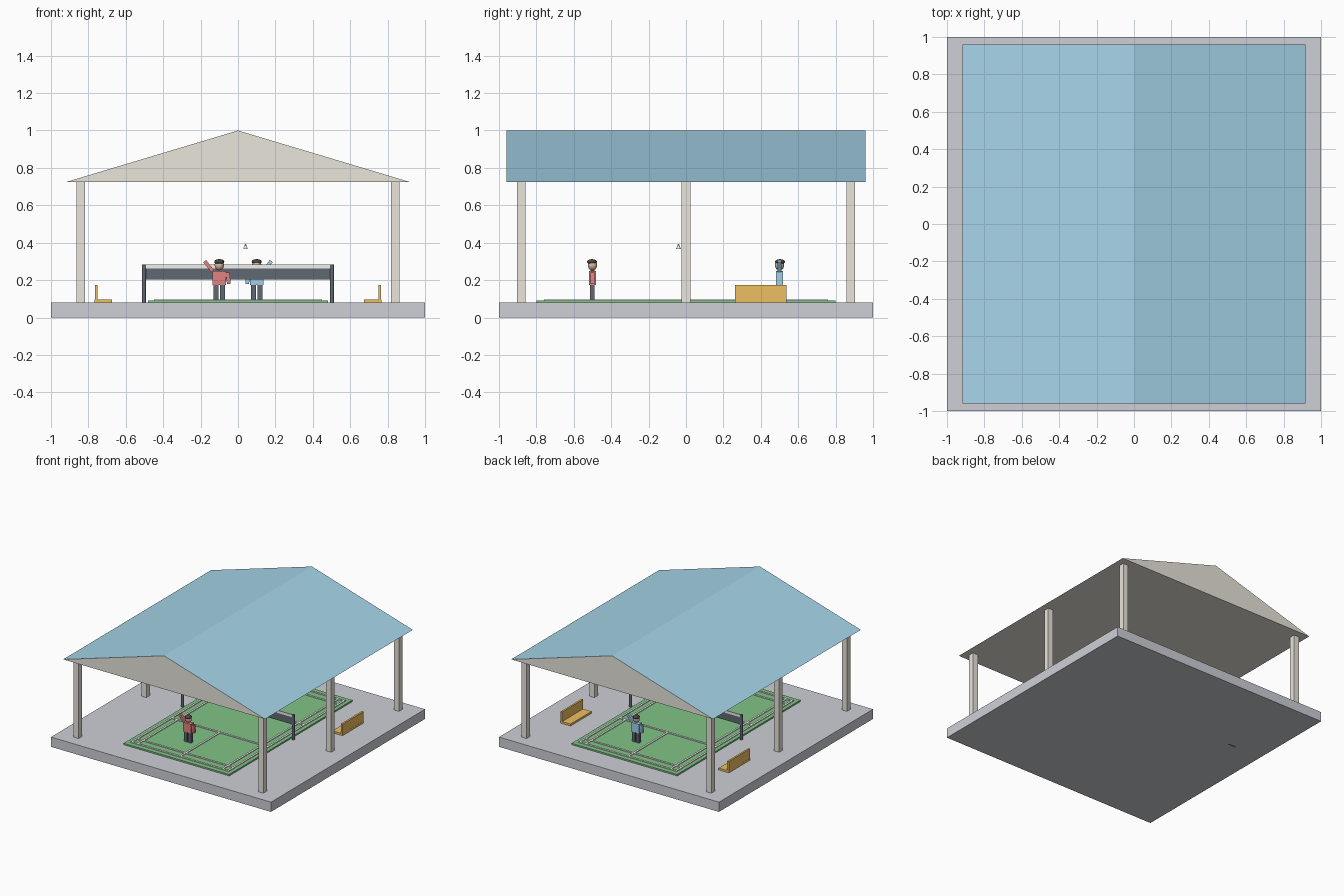
import bpy, bmesh, math

if "Cube" in bpy.data.objects:
    bpy.data.objects.remove(bpy.data.objects["Cube"])


def material(name, r, g, b):
    m = bpy.data.materials.new(name)
    m.diffuse_color = (r, g, b, 1)
    m.use_nodes = True
    m.node_tree.nodes["Principled BSDF"].inputs["Base Color"].default_value = m.diffuse_color
    return m


CONCRETE = material("concrete", 0.62, 0.63, 0.68)
CREAM = material("cream", 0.82, 0.79, 0.72)
BLUE = material("roof_blue", 0.38, 0.66, 0.81)
GREEN = material("court_green", 0.22, 0.55, 0.24)
WHITE = material("line_white", 0.88, 0.88, 0.84)
DARK = material("dark", 0.12, 0.14, 0.17)
ORANGE = material("bench_orange", 0.85, 0.52, 0.12)
RED = material("red_shirt", 0.76, 0.22, 0.22)
SKY = material("blue_shirt", 0.36, 0.63, 0.82)
SKIN = material("skin", 0.70, 0.50, 0.36)
HAIR = material("hair", 0.07, 0.06, 0.06)


def finish(name, bm, mats):
    bmesh.ops.recalc_face_normals(bm, faces=bm.faces)
    me = bpy.data.meshes.new(name)
    bm.to_mesh(me)
    bm.free()
    for m in mats:
        me.materials.append(m)
    ob = bpy.data.objects.new(name, me)
    bpy.context.collection.objects.link(ob)
    return ob


def box(name, centre, size, mat, tilt=0):
    bm = bmesh.new()
    bmesh.ops.create_cube(bm, size=1)
    bmesh.ops.scale(bm, vec=size, verts=bm.verts)
    ob = finish(name, bm, [mat])
    ob.location = centre
    ob.rotation_euler.y = tilt
    return ob


def cone(name, centre, r1, r2, height, mat, sides=12):
    bm = bmesh.new()
    bmesh.ops.create_cone(bm, cap_ends=True, segments=sides, radius1=r1, radius2=r2, depth=height)
    ob = finish(name, bm, [mat])
    ob.location = centre
    return ob


def ball(name, centre, size, mat):
    bm = bmesh.new()
    bmesh.ops.create_uvsphere(bm, u_segments=16, v_segments=10, radius=1)
    bmesh.ops.scale(bm, vec=size, verts=bm.verts)
    for f in bm.faces:
        f.smooth = True
    ob = finish(name, bm, [mat])
    ob.location = centre
    return ob


# floor slab and roof posts
box("floor_slab", (0, 0, 0.04), (2, 2, 0.08), CONCRETE)
for x in (-0.84, 0.84):
    for y in (-0.88, 0, 0.88):
        box("roof_post", (x, y, 0.4025), (0.046, 0.046, 0.645), CREAM)

# gable roof: triangular prism with blue slopes
bm = bmesh.new()
tri = [bm.verts.new((x, -0.96, z)) for x, z in ((-0.917, 0.725), (0.917, 0.725), (0, 1.0))]
face = bm.faces.new(tri)
new = bmesh.ops.extrude_face_region(bm, geom=[face])["geom"]
bmesh.ops.translate(bm, vec=(0, 1.92, 0), verts=[v for v in new if isinstance(v, bmesh.types.BMVert)])
bmesh.ops.recalc_face_normals(bm, faces=bm.faces)
for f in bm.faces:
    f.normal_update()
    f.material_index = 1 if f.normal.z > 0.3 else 0
finish("gable_roof", bm, [CREAM, BLUE])

# court and its raised lines
box("court", (0, 0, 0.086), (0.96, 1.6, 0.012), GREEN)
LZ, LH, LW = 0.0945, 0.006, 0.016
for s in (-1, 1):
    for x in (0.44, 0.385):
        box("side_line", (s * x, 0, LZ), (LW, 1.52, LH), WHITE)
    for y in (0.752, 0.68, 0.235):
        box("cross_line", (0, s * y, LZ), (0.896, LW, LH - 0.0004), WHITE)
    box("centre_line", (0, s * 0.4935, LZ), (LW, 0.517, LH - 0.0008), WHITE)

# net
for x in (-0.503, 0.503):
    cone("net_post", (x, 0, 0.182), 0.011, 0.011, 0.204, DARK)
box("net_mesh", (0, 0, 0.234), (1.0, 0.006, 0.062), DARK)
box("net_tape", (0, 0, 0.273), (1.0, 0.01, 0.02), WHITE)

# benches, legs set into the slab
for s in (-1, 1):
    box("bench_seat", (s * 0.72, 0.4, 0.089), (0.092, 0.275, 0.016), ORANGE)
    box("bench_back", (s * 0.758, 0.4, 0.135), (0.015, 0.275, 0.08), ORANGE)
    for y in (0.29, 0.51):
        box("bench_leg", (s * 0.72, y, 0.041), (0.07, 0.016, 0.082), DARK)

# two players, the second turned half round
for s, shirt in ((1, RED), (-1, SKY)):
    px, py = -0.1 * s, -0.5 * s
    for d in (-0.018, 0.018):
        box("player_leg", (px + d, py, 0.134), (0.027, 0.024, 0.084), DARK)
    box("player_torso", (px, py, 0.212), (0.07, 0.038, 0.076), shirt)
    box("lowered_arm", (px + s * 0.048, py, 0.21), (0.02, 0.022, 0.062), shirt, -0.1 * s)
    box("raised_arm", (px - s * 0.057, py, 0.275), (0.019, 0.022, 0.068), shirt, -0.67 * s)
    ball("player_head", (px, py, 0.28), (0.025, 0.025, 0.028), SKIN)
    ball("player_hair", (px, py - s * 0.003, 0.298), (0.027, 0.027, 0.014), HAIR)

# shuttlecock in flight
cone("shuttle_skirt", (0.04, -0.04, 0.377), 0.013, 0.004, 0.022, WHITE, 10)
ball("shuttle_tip", (0.04, -0.04, 0.388), (0.005, 0.005, 0.005), WHITE)
